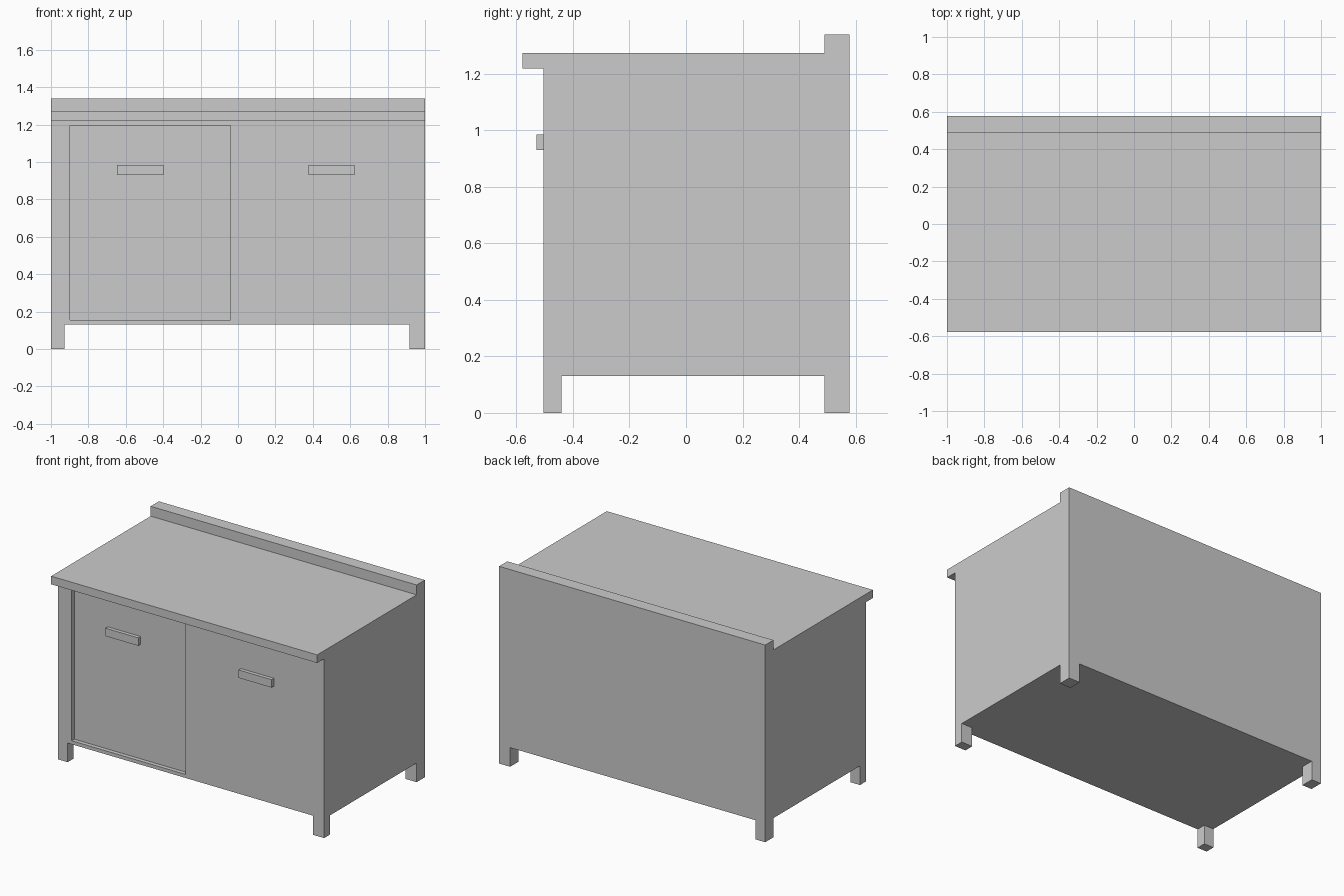
import bpy, bmesh

if "Cube" in bpy.data.objects:
    bpy.data.objects.remove(bpy.data.objects["Cube"])


def box(name, x, y, z):
    """Box from (min, max) ranges along each axis."""
    bm = bmesh.new()
    bmesh.ops.create_cube(bm, size=1)
    for v in bm.verts:
        v.co = [r[0] if c < 0 else r[1] for c, r in zip(v.co, (x, y, z))]
    return finish(name, bm)


def finish(name, bm):
    bmesh.ops.recalc_face_normals(bm, faces=bm.faces)
    mesh = bpy.data.meshes.new(name)
    bm.to_mesh(mesh)
    bm.free()
    obj = bpy.data.objects.new(name, mesh)
    bpy.context.collection.objects.link(obj)
    return obj


def cut(target, cutter):
    mod = target.modifiers.new(cutter.name, 'BOOLEAN')
    mod.operation = 'DIFFERENCE'
    mod.solver = 'EXACT'
    mod.object = cutter
    cutter.hide_render = True
    cutter.hide_set(True)


FRONT, BACK = -0.504, 0.578
RECESS = 0.028

# Cabinet: side profile (y, z) with overhanging top and raised back, extruded in x
profile = [(FRONT, 0), (BACK, 0), (BACK, 1.34), (0.49, 1.34), (0.49, 1.273),
           (-0.578, 1.273), (-0.578, 1.218), (FRONT, 1.218)]
bm = bmesh.new()
side = bm.faces.new([bm.verts.new((-1, y, z)) for y, z in profile])
ext = bmesh.ops.extrude_face_region(bm, geom=[side])
for v in ext['geom']:
    if isinstance(v, bmesh.types.BMVert):
        v.co.x = 1
cabinet = finish("cabinet", bm)

# Openings below the body leave four corner legs
cut(cabinet, box("leg_gap_front_cutter", (-0.928, 0.917), (-1, 1), (-0.2, 0.13)))
cut(cabinet, box("leg_gap_side_cutter", (-1.2, 1.2), (-0.44, 0.49), (-0.2, 0.13)))

# Recessed left sliding door
cut(cabinet, box("door_recess_cutter", (-0.897, -0.041),
                 (-0.8, FRONT + RECESS), (0.154, 1.194)))

# Door handles, the left one sitting on the recessed door
for name, x, y in (("left_handle", -0.646, FRONT + RECESS),
                   ("right_handle", 0.376, FRONT)):
    box(name, (x, x + 0.247), (y - 0.025, y), (0.931, 0.985))
